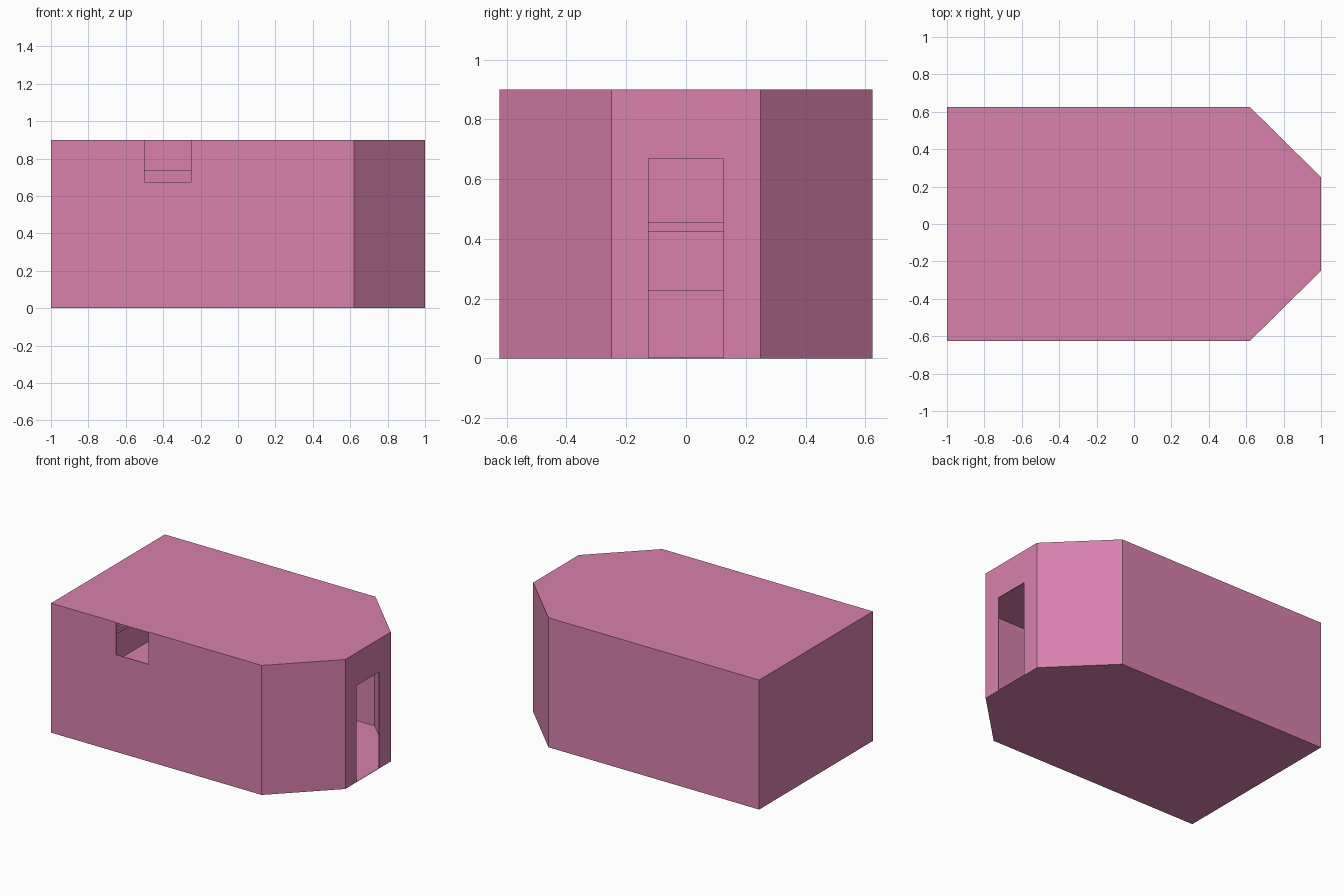
import bpy, bmesh
from mathutils import Vector

if "Cube" in bpy.data.objects:
    bpy.data.objects.remove(bpy.data.objects["Cube"])

pink = bpy.data.materials.new("rose pink")
pink.diffuse_color = (0.69, 0.22, 0.42, 1)
pink.use_nodes = True
pink.node_tree.nodes["Principled BSDF"].inputs["Base Color"].default_value = pink.diffuse_color

# Building outline seen from above, anticlockwise from the front left corner
X0, X1, Y1, CUT_X, CUT_Y, H = -1.0, 1.0, 0.625, 0.62, 0.25, 0.9
PLAN = [(X0, -Y1), (CUT_X, -Y1), (X1, -CUT_Y), (X1, CUT_Y), (CUT_X, Y1), (X0, Y1)]
WALL = 0.006
TILE = 0.125


def finish(name, bm):
    mesh = bpy.data.meshes.new(name)
    bm.to_mesh(mesh)
    bm.free()
    mesh.materials.append(pink)
    obj = bpy.data.objects.new(name, mesh)
    bpy.context.collection.objects.link(obj)
    return obj


def wall(name, p, q, notch=None):
    """Upright panel from p to q; notch = (start, end, bottom, top) of an opening."""
    p, q = Vector((*p, 0)), Vector((*q, 0))
    along = (q - p).normalized()
    length = (q - p).length
    inward = Vector((-along.y, along.x, 0)) * WALL
    outline = [(0, 0), (length, 0), (length, H), (0, H)]
    if notch:
        a, b, low, high = notch
        if low <= 0:    # doorway cut up from the ground
            outline[1:1] = [(a, 0), (a, high), (b, high), (b, 0)]
        else:           # window cut down from the roof line
            outline[3:3] = [(b, H), (b, low), (a, low), (a, H)]
    bm = bmesh.new()
    outer = [bm.verts.new(p + along * s + Vector((0, 0, z))) for s, z in outline]
    inner = [bm.verts.new(v.co + inward) for v in outer]
    n = len(outer)
    bm.faces.new(outer)
    bm.faces.new(inner[::-1])
    for i in range(n):
        j = (i + 1) % n
        bm.faces.new((outer[j], outer[i], inner[i], inner[j]))
    bmesh.ops.recalc_face_normals(bm, faces=bm.faces)
    return finish(name, bm)


def tiled_sheet(name, outline, z, up):
    """Flat sheet cut into separate square tiles."""
    bm = bmesh.new()
    verts = [bm.verts.new((x, y, z)) for x, y in outline]
    bm.faces.new(verts if up else verts[::-1])
    cuts = [((X0 + TILE * i, 0, 0), (1, 0, 0)) for i in range(1, 16)]
    cuts += [((0, -Y1 + TILE * i, 0), (0, 1, 0)) for i in range(1, 10)]
    for co, no in cuts:
        geom = bm.verts[:] + bm.edges[:] + bm.faces[:]
        bmesh.ops.bisect_plane(bm, geom=geom, plane_co=co, plane_no=no)
    bmesh.ops.split_edges(bm, edges=[e for e in bm.edges if len(e.link_faces) == 2])
    return finish(name, bm)


def box(name, lo, hi):
    bm = bmesh.new()
    bmesh.ops.create_cube(bm, size=1)
    for v in bm.verts:
        v.co = [lo[i] if v.co[i] < 0 else hi[i] for i in range(3)]
    return finish(name, bm)


# Outer walls, with a high window in front and a doorway on the right
names = ["front_wall", "front_corner_wall", "door_wall",
         "back_corner_wall", "back_wall", "left_wall"]
openings = {"front_wall": (0.5, 0.75, 0.675, H),
            "door_wall": (0.125, 0.375, 0, 0.67)}
for i, name in enumerate(names):
    wall(name, PLAN[i], PLAN[(i + 1) % 6], openings.get(name))

# Tiled floor and roof, each with an upper and a lower surface
tiled_sheet("floor_top", PLAN, 0.004, True)
tiled_sheet("floor_underside", PLAN, 0.0, False)
tiled_sheet("roof_top", PLAN, H, True)
tiled_sheet("roof_underside", PLAN, H - 0.005, False)

# Raised platform inside: tiled top and front riser
IN = Y1 - WALL
PLATFORM = [(X0 + WALL, -IN), (0.25, -IN), (0.25, IN), (X0 + WALL, IN)]
tiled_sheet("platform_top", PLATFORM, 0.23, True)
box("platform_riser", (0.244, -IN, 0.004), (0.25, IN, 0.229))

# Narrow ledges on the inner walls
box("left_wall_ledge", (X0 + WALL, -IN, 0.425), (X0 + 0.02, IN, 0.455))
box("back_wall_ledge", (X0 + 0.02, IN - 0.014, 0.675), (0.25, IN, 0.74))
